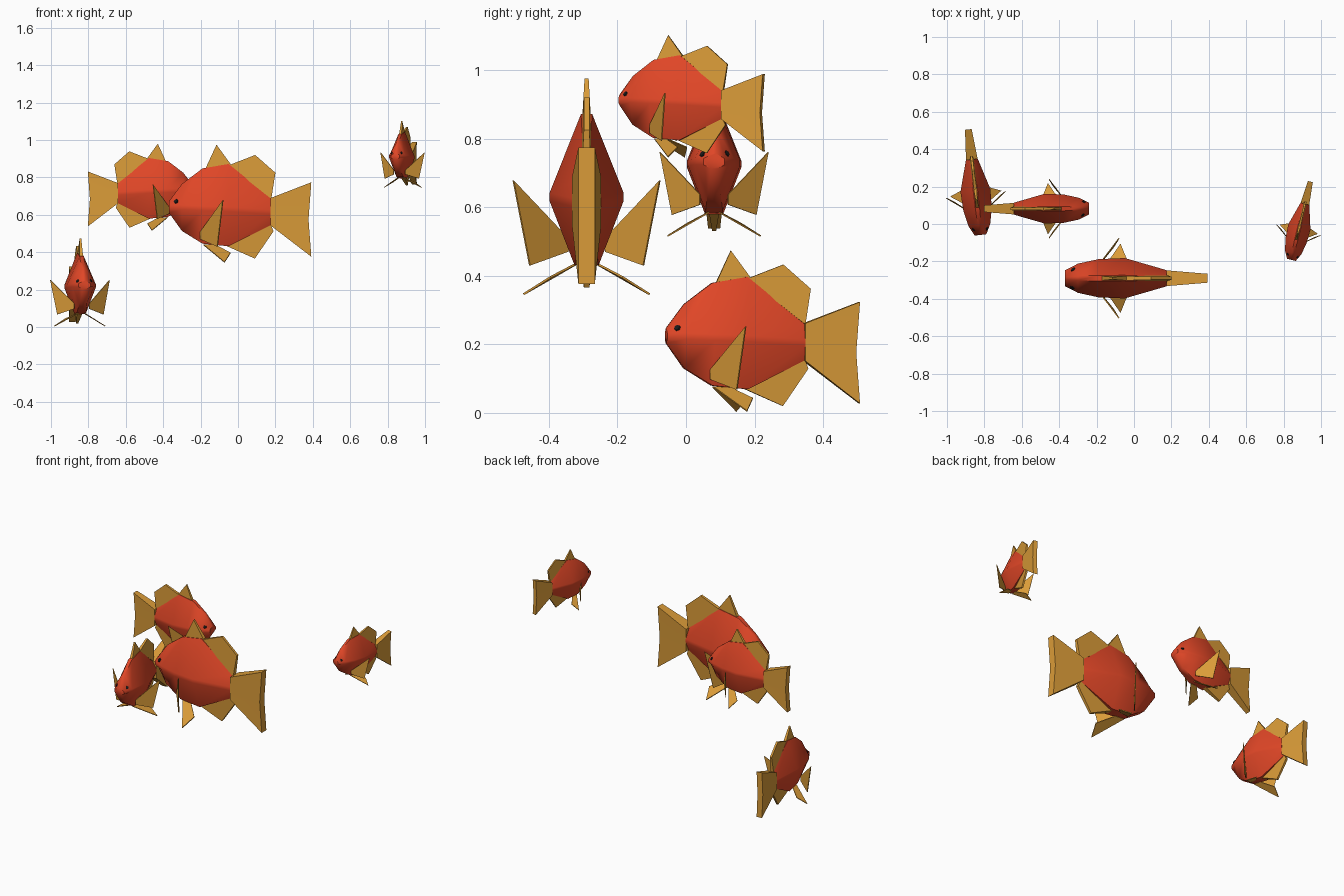
import bpy, bmesh, math
from mathutils import Matrix, Vector
from mathutils.bvhtree import BVHTree

if "Cube" in bpy.data.objects:
    bpy.data.objects.remove(bpy.data.objects["Cube"])

ORIGIN = Vector((0.01, 0, 0.342))   # middle of a fish, at its lowest point


def material(name, color):
    m = bpy.data.materials.new(name)
    m.use_nodes = True
    m.diffuse_color = (*color, 1)
    m.node_tree.nodes["Principled BSDF"].inputs["Base Color"].default_value = (*color, 1)
    return m


RED = material("scale_red", (0.75, 0.062, 0.02))
GOLD = material("fin_gold", (0.7, 0.33, 0.04))
BLACK = material("eye_black", (0.01, 0.01, 0.01))
parts = {}


def finish(bm, name, mat):
    bmesh.ops.recalc_face_normals(bm, faces=bm.faces)
    bmesh.ops.translate(bm, verts=bm.verts, vec=-ORIGIN)
    mesh = bpy.data.meshes.new(name)
    bm.to_mesh(mesh)
    bm.free()
    mesh.materials.append(mat)
    parts[name] = mesh


def bridge(bm, loops):
    """Skin a row of equal vertex loops and cap both ends."""
    loops = [[bm.verts.new(p) for p in loop] for loop in loops]
    n = len(loops[0])
    for a, b in zip(loops, loops[1:]):
        for i in range(n):
            j = (i + 1) % n
            bm.faces.new((a[i], a[j], b[j], b[i]))
    bm.faces.new(loops[0])
    bm.faces.new(loops[-1])


def upright_fin(name, outline):
    """Fin in the middle plane; outline points are (x, z, half thickness)."""
    bm = bmesh.new()
    bridge(bm, [[(x, s * t, z) for x, z, t in outline] for s in (-1, 1)])
    finish(bm, name, GOLD)


def paired_fin(name, points, thick=0.006):
    """Thin plate through the points, one for each side."""
    for side, word in ((-1, "right"), (1, "left")):
        pts = [Vector((x, side * y, z)) for x, y, z in points]
        off = (pts[1] - pts[0]).cross(pts[2] - pts[0]).normalized() * thick / 2
        bm = bmesh.new()
        bridge(bm, [[p - off for p in pts], [p + off for p in pts]])
        finish(bm, word + "_" + name, GOLD)


# Body: faceted sections (x, top, middle, bottom, half width)
sections = [
    (-0.37, 0.672, 0.64, 0.612, 0.042),
    (-0.30, 0.765, 0.64, 0.514, 0.078),
    (-0.19, 0.848, 0.635, 0.446, 0.102),
    (-0.05, 0.872, 0.63, 0.432, 0.108),
    (0.175, 0.69, 0.615, 0.545, 0.043),
]


def section(x, top, mid, low, w):
    half = [(w * 0.15, top), (w, mid + 0.012), (w, mid - 0.012), (w * 0.33, low)]
    return [(x, y, z) for y, z in half] + [(x, -y, z) for y, z in reversed(half)]


body = bmesh.new()
bridge(body, [section(*s) for s in sections])
bmesh.ops.recalc_face_normals(body, faces=body.faces)
skin = BVHTree.FromBMesh(body)

# Eyes: thin plates lying on the head
for side, word in ((-1, "right"), (1, "left")):
    spot, normal, _, _ = skin.find_nearest(Vector((-0.337, side * 0.06, 0.678)))
    bm = bmesh.new()
    bmesh.ops.create_cone(bm, cap_ends=True, segments=6, radius1=0.015, radius2=0.012, depth=0.008)
    turn = normal.to_track_quat("Z", "Y").to_matrix().to_4x4()
    bmesh.ops.transform(bm, matrix=Matrix.Translation(spot) @ turn, verts=bm.verts)
    finish(bm, word + "_eye", BLACK)
finish(body, "body", RED)

# Fins along the middle
upright_fin("front_dorsal_fin", [(-0.175, 0.845, 0.012), (-0.115, 0.975, 0.006),
                                 (-0.04, 0.872, 0.012), (-0.05, 0.84, 0.012)])
upright_fin("rear_dorsal_fin", [(-0.05, 0.865, 0.012), (0.092, 0.92, 0.008),
                                (0.2, 0.825, 0.008), (0.178, 0.685, 0.015)])
upright_fin("anal_fin", [(-0.07, 0.437, 0.02), (0.09, 0.366, 0.008),
                         (0.19, 0.512, 0.01), (0.175, 0.55, 0.015)])

# Tail: thick wedge fanning out from the body
bm = bmesh.new()
tail = [(0.174, 0.69, 0.543, 0.042), (0.392, 0.774, 0.376, 0.024)]
loops = []
for i, (x, top, low, w) in enumerate(tail):
    mid = (top + low) / 2
    notch = x - 0.015 * i
    loops.append([(x, -w, top), (x, w, top), (notch, w, mid),
                  (x, w, low), (x, -w, low), (notch, -w, mid)])
bridge(bm, loops)
finish(bm, "tail_fin", GOLD)

# Paired fins
paired_fin("pectoral_fin", [(-0.2, 0.055, 0.51), (-0.08, 0.214, 0.678),
                            (-0.11, 0.166, 0.43), (-0.2, 0.055, 0.47)])
paired_fin("pelvic_fin", [(-0.185, 0.02, 0.44), (-0.072, 0.184, 0.346),
                          (-0.04, 0.105, 0.396), (-0.12, 0.025, 0.438)])

# Place the four fish: name, size, heading, position
school = [
    ("large", 1.0, 0, (0.01, -0.29, 0.342)),
    ("rear", 0.738, 180, (-0.521, 0.082, 0.513)),
    ("low", 0.745, 96.6, (-0.853, 0.223, 0.002)),
    ("high", 0.565, 76.4, (0.892, 0.017, 0.744)),
]
for fish, size, heading, place in school:
    matrix = Matrix.LocRotScale(Vector(place),
                                Matrix.Rotation(math.radians(heading), 3, "Z").to_quaternion(),
                                Vector((size, size, size)))
    for name, mesh in parts.items():
        ob = bpy.data.objects.new(fish + "_fish_" + name, mesh)
        bpy.context.collection.objects.link(ob)
        ob.matrix_world = matrix
        # The meshes are shared, so shading is set on the first fish only
        if fish == "large" and name in ("body", "tail_fin"):
            bpy.ops.object.select_all(action="DESELECT")
            ob.select_set(True)
            bpy.context.view_layer.objects.active = ob
            bpy.ops.object.shade_smooth_by_angle(angle=math.radians(50))
